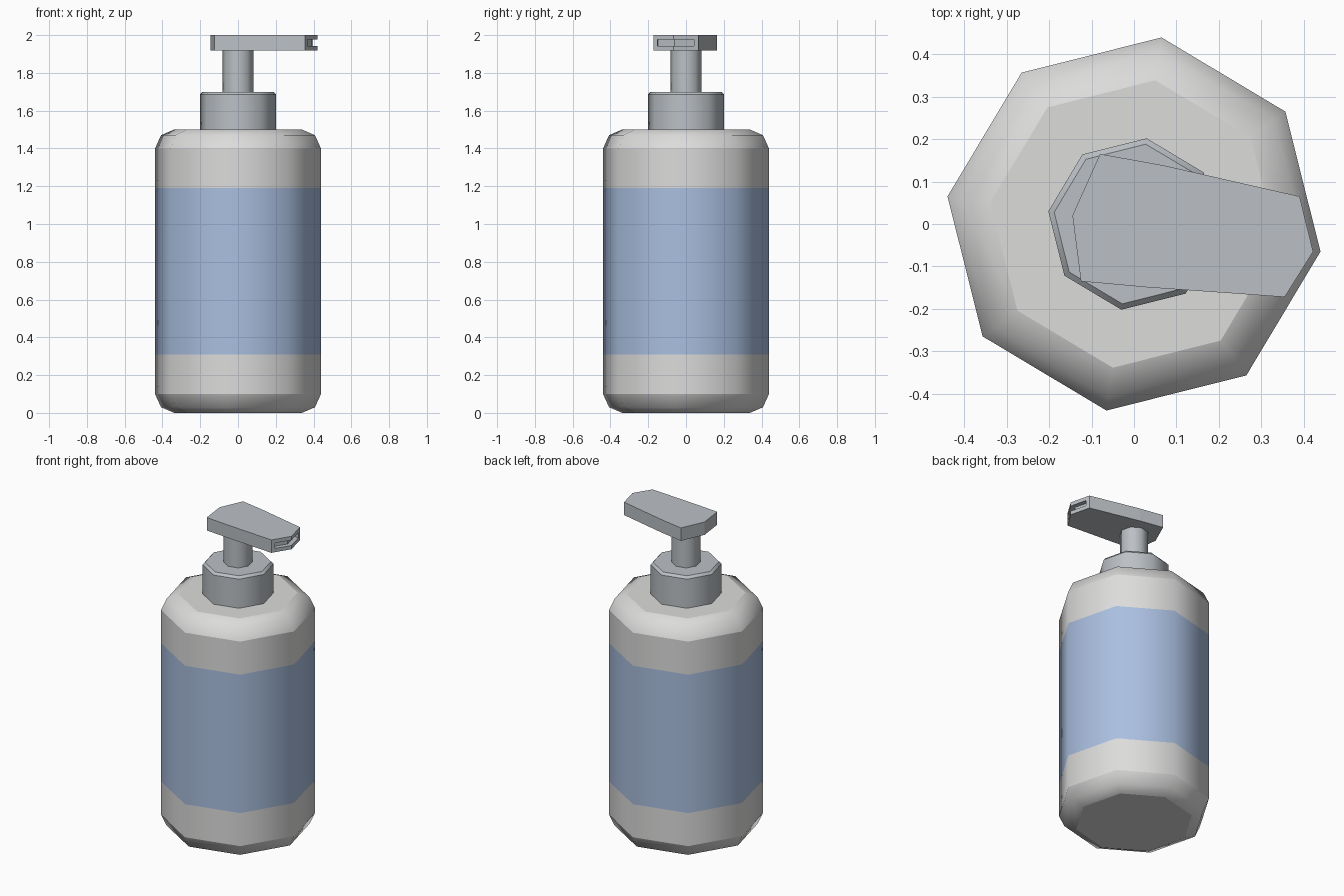
import bpy, bmesh, math

if "Cube" in bpy.data.objects:
    bpy.data.objects.remove(bpy.data.objects["Cube"])


def material(name, rgb):
    m = bpy.data.materials.new(name)
    m.diffuse_color = (*rgb, 1)
    m.use_nodes = True
    m.node_tree.nodes["Principled BSDF"].inputs["Base Color"].default_value = m.diffuse_color
    return m


WHITE = material("off_white", (0.72, 0.715, 0.71))
BLUE = material("label_blue", (0.40, 0.52, 0.74))
GREY = material("pump_grey", (0.50, 0.53, 0.56))
SIDES, TURN = 8, math.radians(-8.4)


def finish(bm, name, mats):
    bmesh.ops.recalc_face_normals(bm, faces=bm.faces)
    me = bpy.data.meshes.new(name)
    bm.to_mesh(me)
    bm.free()
    for m in mats:
        me.materials.append(m)
    ob = bpy.data.objects.new(name, me)
    bpy.context.collection.objects.link(ob)
    return ob


def turned(name, profile, mats, sharp, label=None):
    """Eight-sided turned part from (radius, height) points, smooth around."""
    bm = bmesh.new()
    rings = [[bm.verts.new((r * math.cos(TURN + math.tau * i / SIDES),
                            r * math.sin(TURN + math.tau * i / SIDES), z))
              for i in range(SIDES)] for r, z in profile]
    for k in range(len(rings) - 1):
        a, b = rings[k], rings[k + 1]
        for i in range(SIDES):
            j = (i + 1) % SIDES
            f = bm.faces.new((a[i], a[j], b[j], b[i]))
            f.smooth = True
            if label and label[0] < f.calc_center_median().z < label[1]:
                f.material_index = 1
    bm.faces.new(rings[0][::-1])
    bm.faces.new(rings[-1])
    # crisp rings
    for k in sharp:
        for i in range(SIDES):
            bm.edges.get((rings[k][i], rings[k][(i + 1) % SIDES])).smooth = False
    return finish(bm, name, mats)


# Bottle with rounded shoulders and a wrap-around label
turned("bottle", [(0.342, 0.0), (0.412, 0.03), (0.444, 0.1), (0.444, 0.31),
                  (0.444, 1.19), (0.444, 1.4), (0.412, 1.47), (0.342, 1.5)],
       [WHITE, BLUE], (0, 2, 5, 7), (0.31, 1.19))

# Collar and pump stem
turned("collar", [(0.204, 1.49), (0.204, 1.685), (0.19, 1.7)], [GREY], (0, 1, 2))
turned("stem", [(0.083, 1.69), (0.083, 1.93)], [GREY], (0, 1))

# Pump head: flat wedge outline, extruded upward
outline = [(-0.125, -0.135), (0.03, -0.149), (0.355, -0.172), (0.422, -0.065),
           (0.39, 0.065), (0.07, 0.138), (-0.08, 0.165), (-0.145, 0.02)]
bm = bmesh.new()
base = bm.faces.new([bm.verts.new((x, y, 1.918)) for x, y in outline])
ext = bmesh.ops.extrude_face_region(bm, geom=[base], use_keep_orig=True)
for v in ext["geom"]:
    if isinstance(v, bmesh.types.BMVert):
        v.co.z = 2.0
bmesh.ops.recalc_face_normals(bm, faces=bm.faces)
# Spout slot sunk into the two end faces
end = [f for f in bm.faces if abs(f.normal.z) < 0.1 and f.calc_center_median().x > 0.37]
bmesh.ops.inset_region(bm, faces=end, thickness=0.024, use_even_offset=True)
slot = bmesh.ops.extrude_face_region(bm, geom=end)
bmesh.ops.delete(bm, geom=[f for f in end if f.is_valid], context='FACES_ONLY')
for v in slot["geom"]:
    if isinstance(v, bmesh.types.BMVert):
        v.co.x -= 0.03
        v.co.y += 0.004
finish(bm, "pump_head", [GREY])
